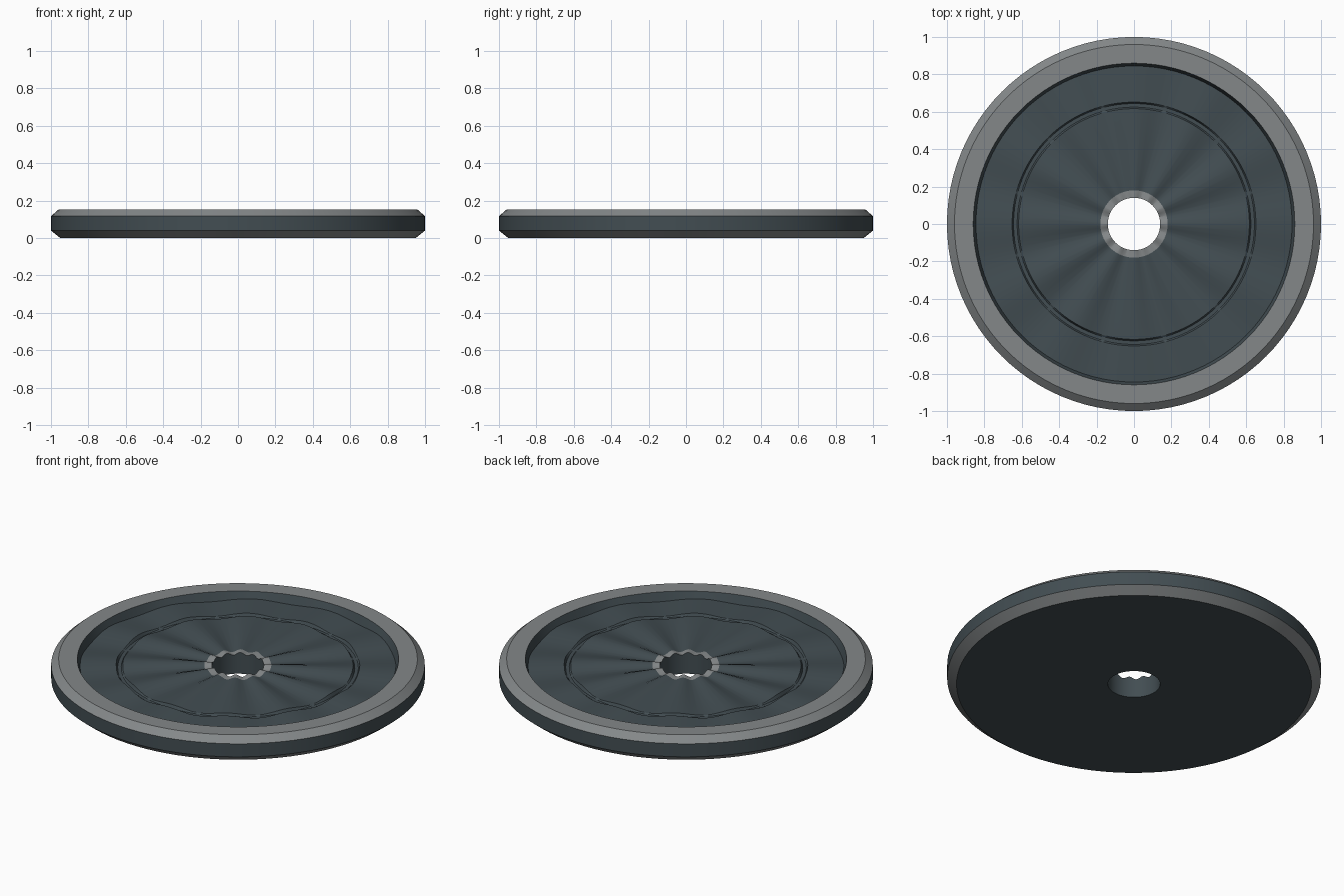
import bpy, bmesh
from math import cos, sin, pi, radians

cube = bpy.data.objects.get("Cube")
if cube:
    bpy.data.objects.remove(cube)

SEGMENTS = 96
WAVES = 12


def material(name, rgb):
    mat = bpy.data.materials.new(name)
    mat.use_nodes = True
    mat.diffuse_color = (*rgb, 1)
    mat.node_tree.nodes["Principled BSDF"].inputs["Base Color"].default_value = (*rgb, 1)
    return mat


slate = material("dark slate", (0.055, 0.075, 0.085))
grey = material("mid grey", (0.23, 0.245, 0.25))


def lathe(name, profile, bands, closed=False):
    """Spin (radius, height, ripple) points; bands gives each strip's material."""
    bm = bmesh.new()
    rings = []
    for r, z, ripple in profile:
        ring = []
        for i in range(SEGMENTS):
            a = 2 * pi * i / SEGMENTS
            ring.append(bm.verts.new((r * cos(a), r * sin(a), z + ripple * cos(WAVES * a))))
        rings.append(ring)
    if closed:
        rings.append(rings[0])
    for lower, upper, band in zip(rings, rings[1:], bands):
        for i in range(SEGMENTS):
            j = (i + 1) % SEGMENTS
            face = bm.faces.new((lower[i], lower[j], upper[j], upper[i]))
            face.material_index = band
    bmesh.ops.recalc_face_normals(bm, faces=bm.faces)
    mesh = bpy.data.meshes.new(name)
    bm.to_mesh(mesh)
    bm.free()
    mesh.materials.append(slate)
    mesh.materials.append(grey)
    obj = bpy.data.objects.new(name, mesh)
    bpy.context.collection.objects.link(obj)
    bpy.context.view_layer.objects.active = obj
    obj.select_set(True)
    bpy.ops.object.shade_smooth_by_angle(angle=radians(20))
    obj.select_set(False)
    return obj


# Whole disc as one closed section: underside, tread, rim, rippled web, collar, bore
lathe("wheel_disc", [
    (0.14, 0, 0), (0.95, 0, 0),                          # underside
    (1, 0.04, 0), (1, 0.117, 0),                         # lower bevel and tread
    (0.96, 0.152, 0), (0.86, 0.152, 0),                  # upper bevel and rim top
    (0.845, 0.108, 0.007),                               # rim inner wall
    (0.652, 0.112, 0.008), (0.644, 0.1, 0),              # outer web, groove wall
    (0.625, 0.1, 0), (0.617, 0.112, 0.008),              # groove floor and wall
    (0.18, 0.118, 0.008), (0.14, 0.118, 0.008),          # inner web, collar
], [0, 1, 0, 1, 1, 0, 0, 0, 0, 0, 0, 1, 0], closed=True)
